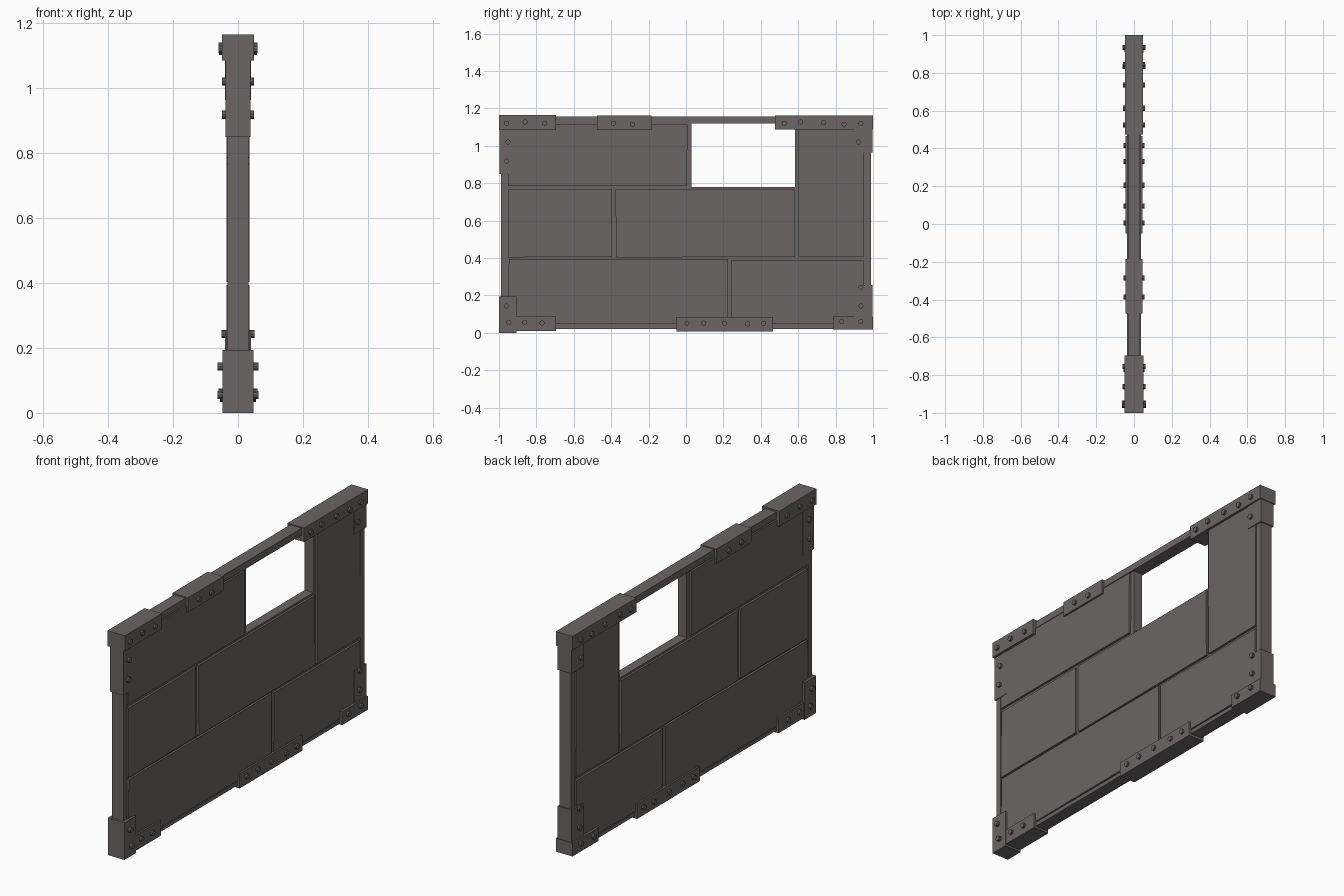
import bpy, bmesh, random
from mathutils import Matrix, Vector

if "Cube" in bpy.data.objects:
    bpy.data.objects.remove(bpy.data.objects["Cube"])

random.seed(4)
mat = bpy.data.materials.new("dull brown grey")
mat.diffuse_color = (0.15, 0.13, 0.128, 1)
mat.use_nodes = True
mat.node_tree.nodes["Principled BSDF"].inputs["Base Color"].default_value = mat.diffuse_color


def finish(bm, name):
    bmesh.ops.recalc_face_normals(bm, faces=bm.faces)
    me = bpy.data.meshes.new(name)
    bm.to_mesh(me)
    bm.free()
    ob = bpy.data.objects.new(name, me)
    me.materials.append(mat)
    bpy.context.collection.objects.link(ob)
    return ob


def box(name, y0, y1, z0, z1, half, wobble=0.0, x_off=0.0):
    """Box through the wall thickness; wobble roughens its outline."""
    bm = bmesh.new()
    bmesh.ops.create_cube(bm, size=1)
    shift = {}
    for v in bm.verts:
        key = (v.co.y > 0, v.co.z > 0)
        if key not in shift:
            shift[key] = (random.uniform(-wobble, wobble), random.uniform(-wobble, wobble))
        dy, dz = shift[key]
        v.co = Vector((v.co.x * 2 * half + x_off,
                       (y1 if v.co.y > 0 else y0) + dy,
                       (z1 if v.co.z > 0 else z0) + dz))
    return finish(bm, name)


# Core sheet with window opening
core = box("wall_core", -0.96, 0.96, 0.03, 1.13, 0.025)
cutter = box("window_cutter", 0.03, 0.583, 0.778, 1.12, 0.2)
cutter.hide_render = True
cutter.hide_viewport = True
mod = core.modifiers.new("window", "BOOLEAN")
mod.operation = "DIFFERENCE"
mod.solver = "EXACT"
mod.object = cutter

# Edge frame
box("left_post", -0.988, -0.957, 0.025, 1.15, 0.033)
box("right_post", 0.957, 0.99, 0.025, 1.15, 0.033)
box("top_rail", -0.98, 0.98, 1.12, 1.156, 0.033)
box("bottom_rail", -0.98, 0.98, 0.021, 0.042, 0.033)

# Planks, standing proud of the core on both faces
planks = [
    (-0.95, 0.005, 0.785, 1.116),
    (-0.95, -0.395, 0.405, 0.767),
    (-0.375, 0.582, 0.405, 0.769),
    (0.603, 0.95, 0.405, 1.116),
    (-0.95, 0.225, 0.046, 0.392),
    (0.243, 0.95, 0.046, 0.392),
]
for i, p in enumerate(planks):
    box(f"plank_{i + 1}", *p, 0.036, 0.003)

# Metal brackets: outline, half thickness, rivet half length, rivet positions
brackets = [
    ("top_left_bracket", (-1, -0.695, 1.085, 1.165), 0.05, 0.06,
     [(-0.96, 1.12), (-0.86, 1.127), (-0.755, 1.12)]),
    ("top_left_side_bracket", (-0.996, -0.905, 0.85, 1.09), 0.038, 0.049,
     [(-0.952, 1.02), (-0.958, 0.918)]),
    ("top_middle_bracket", (-0.475, -0.185, 1.085, 1.161), 0.045, 0.055,
     [(-0.387, 1.12), (-0.285, 1.115)]),
    ("top_right_bracket", (0.475, 1, 1.088, 1.161), 0.048, 0.059,
     [(0.525, 1.12), (0.613, 1.127), (0.735, 1.123), (0.845, 1.115), (0.935, 1.12)]),
    ("top_right_side_bracket", (0.9, 0.996, 0.963, 1.092), 0.04, 0.05,
     [(0.922, 1.02)]),
    ("bottom_left_side_bracket", (-1, -0.905, 0, 0.193), 0.048, 0.063,
     [(-0.96, 0.143), (-0.947, 0.055)]),
    ("bottom_left_bracket", (-0.91, -0.695, 0.01, 0.09), 0.045, 0.056,
     [(-0.862, 0.056), (-0.77, 0.052)]),
    ("bottom_middle_bracket", (-0.05, 0.465, 0.008, 0.084), 0.045, 0.055,
     [(0.005, 0.05), (0.095, 0.052), (0.205, 0.05), (0.33, 0.047), (0.415, 0.05)]),
    ("bottom_right_bracket", (0.787, 1, 0.018, 0.087), 0.048, 0.06,
     [(0.833, 0.06), (0.935, 0.062)]),
    ("bottom_right_side_bracket", (0.9, 0.996, 0.083, 0.255), 0.04, 0.051,
     [(0.935, 0.143), (0.935, 0.243)]),
]
rivets = bmesh.new()
turn = Matrix.Rotation(1.5707963, 4, "Y")
for name, outline, half, reach, spots in brackets:
    box(name, *outline, half)
    for y, z in spots:
        for side in (-1, 1):
            bmesh.ops.create_cone(
                rivets, cap_ends=True, segments=10, radius1=0.0135, radius2=0.0135,
                depth=reach - 0.03,
                matrix=Matrix.Translation((side * (reach + 0.03) / 2, y, z)) @ turn)
finish(rivets, "rivets")
